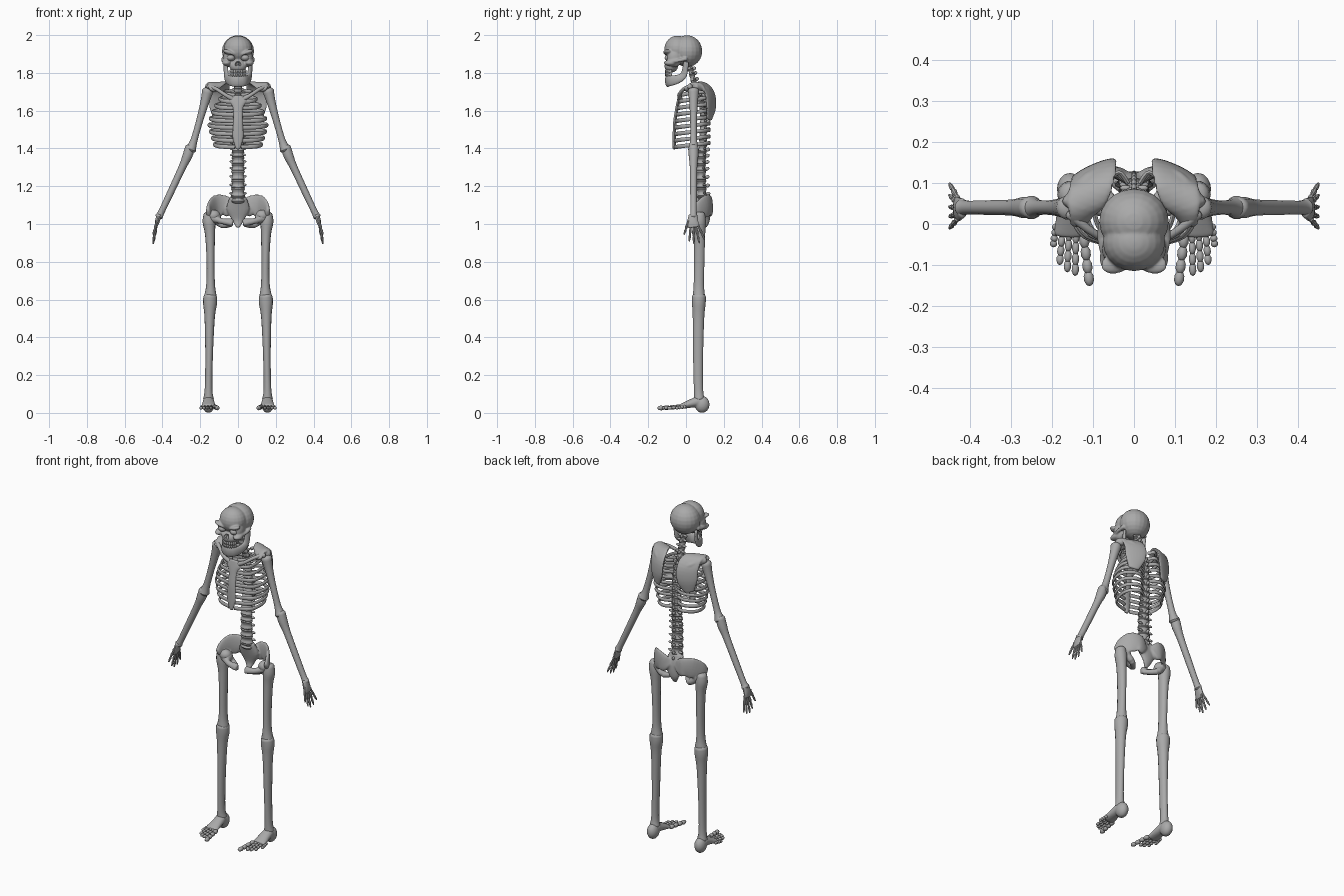
import bpy, bmesh, math
from mathutils import Vector, Matrix, Euler

cube = bpy.data.objects.get("Cube")
if cube:
    bpy.data.objects.remove(cube)

bone = bpy.data.materials.new("bone_grey")
bone.use_nodes = True
bone.diffuse_color = (.4, .4, .4, 1)
bone.node_tree.nodes["Principled BSDF"].inputs["Base Color"].default_value = (.4, .4, .4, 1)
parts = []


def add(name, bm):
    bmesh.ops.recalc_face_normals(bm, faces=bm.faces)
    mesh = bpy.data.meshes.new(name)
    bm.to_mesh(mesh)
    bm.free()
    mesh.materials.append(bone)
    ob = bpy.data.objects.new(name, mesh)
    bpy.context.collection.objects.link(ob)
    parts.append(ob)
    return ob


def ball(name, loc, size, rot=(0, 0, 0), u=20, v=12):
    bm = bmesh.new()
    bmesh.ops.create_uvsphere(bm, u_segments=u, v_segments=v, radius=1)
    bm.transform(Matrix.LocRotScale(Vector(loc), Euler(rot), Vector(size)))
    return add(name, bm)


def spline(path, steps):
    """Smooth a list of (x, y, z, half width, half depth) points."""
    pts = [tuple(p) if len(p) == 5 else (*p, p[3]) for p in path]
    out = []
    for i in range(len(pts) - 1):
        a, b, c, d = (pts[min(max(i + k, 0), len(pts) - 1)] for k in (-1, 0, 1, 2))
        for s in range(steps):
            t = s / steps
            out.append([q + t / 2 * (r - p + t * (2 * p - 5 * q + 4 * r - e + t * (3 * (q - r) + e - p)))
                        for p, q, r, e in zip(a, b, c, d)])
    return out + [list(pts[-1])]


def tube(name, path, side=(1, 0, 0), sides=14, steps=4):
    """Loft an oval section along a path, with rounded ends."""
    pts = spline(path, steps)
    pos = [Vector(p[:3]) for p in pts]
    rings = []
    last = len(pts) - 1
    for i, p in enumerate(pts):
        t = (pos[min(i + 1, last)] - pos[max(i - 1, 0)]).normalized()
        ring = (pos[i], t, p[3], p[4])
        cap = min(p[3], p[4])
        caps = [(pos[i] + t * cap * k * (1 if i else -1), t, p[3] * s, p[4] * s)
                for k, s in ((.3, .85), (.5, .5))]
        rings += caps[::-1] + [ring] if i == 0 else [ring] + caps if i == last else [ring]
    bm = bmesh.new()
    loops = []
    for c, t, a, b in rings:
        u = Vector(side)
        u = (u - t * u.dot(t)).normalized()
        w = t.cross(u)
        angles = [math.tau * k / sides for k in range(sides)]
        loops.append([bm.verts.new(c + u * a * math.cos(g) + w * b * math.sin(g)) for g in angles])
    for lo, hi in zip(loops, loops[1:]):
        for k in range(sides):
            n = (k + 1) % sides
            bm.faces.new((lo[k], lo[n], hi[n], hi[k]))
    bm.faces.new(loops[0])
    bm.faces.new(loops[-1])
    return add(name, bm)


def mirror(ob):
    """Copy a left part to the right side."""
    mesh = ob.data.copy()
    mesh.transform(Matrix.Scale(-1, 4, (1, 0, 0)))
    mesh.flip_normals()
    twin = bpy.data.objects.new(ob.name.replace("left", "right"), mesh)
    bpy.context.collection.objects.link(twin)
    parts.append(twin)
    return twin


def pair(ob):
    return [ob, mirror(ob)]


def drop(ob):
    parts.remove(ob)
    bpy.data.objects.remove(ob)


def fuse(name, pieces, voxel, cutters=()):
    """Melt overlapping pieces into one smooth body, then cut hollows."""
    bm = bmesh.new()
    for ob in pieces:
        bm.from_mesh(ob.data)
        drop(ob)
    body = add(name, bm)
    melt = body.modifiers.new("melt", "REMESH")
    melt.mode = "VOXEL"
    melt.voxel_size = voxel
    soft = body.modifiers.new("soften", "SMOOTH")
    soft.iterations = 4
    for cutter in cutters:
        cutter.hide_render = True
        cut = body.modifiers.new("hollow", "BOOLEAN")
        cut.operation = "DIFFERENCE"
        cut.object = cutter
    graph = bpy.context.evaluated_depsgraph_get()
    mesh = bpy.data.meshes.new_from_object(body.evaluated_get(graph))
    body.modifiers.clear()
    body.data = mesh
    mesh.materials.clear()
    mesh.materials.append(bone)
    for cutter in cutters:
        drop(cutter)
    return body


# Skull with sockets, nose and jaw
skull = [ball("cranium", (0, .006, 1.915), (.085, .08, .084)),
         ball("forehead", (0, -.045, 1.925), (.076, .07, .072)),
         ball("upper_jaw", (0, -.078, 1.836), (.046, .036, .034))]
skull += pair(ball("left_brow", (.042, -.094, 1.905), (.042, .026, .013), (0, -.35, -.3)))
skull += pair(ball("left_cheek", (.06, -.083, 1.853), (.024, .034, .016)))
skull += pair(tube("left_cheek_arch", [(.068, -.08, 1.86, .012), (.08, -.04, 1.865, .009), (.076, 0, 1.875, .012)]))
skull += pair(ball("left_temple", (.05, -.06, 1.88), (.028, .04, .05)))
hollows = pair(ball("left_socket", (.038, -.125, 1.88), (.027, .04, .019), (0, -.3, 0)))
hollows += pair(ball("left_nostril", (.007, -.122, 1.85), (.008, .03, .015), (0, -.35, 0)))
fuse("skull", skull, .004, hollows)
pair(ball("left_eye", (.038, -.088, 1.88), (.023, .025, .018)))

jaw = pair(tube("left_jaw", [(.066, .0, 1.855, .009, .016), (.062, -.012, 1.79, .01, .02),
                             (.054, -.05, 1.765, .011, .025), (.034, -.088, 1.758, .011, .03),
                             (0, -.1, 1.755, .012, .032)], side=(1, -.6, 0)))
fuse("jaw", jaw, .004)
for row, z in (("upper", 1.807), ("lower", 1.791)):
    for k in range(10):
        a = math.radians(-72 + 16 * k)
        ball(f"{row}_tooth", (.042 * math.sin(a), -.07 - .036 * math.cos(a), z), (.007, .006, .011), (0, 0, a), 8, 6)

# Spine: spool shaped vertebrae growing downwards
curve = spline([(0, .02, 1.84, .02), (0, .045, 1.74, .022), (0, .088, 1.62, .024), (0, .09, 1.45, .03),
                (0, .08, 1.3, .035), (0, .085, 1.12, .038)], 20)
count = 21
stops = [curve[round((len(curve) - 1) * (i / count) ** .92)] for i in range(count + 1)]
for top, low in zip(stops, stops[1:]):
    a, b = Vector(top[:3]), Vector(low[:3])
    r = low[3]
    tube("vertebra", [(*a.lerp(b, f), r * s, r * s * .75) for f, s in ((.12, 1), (.5, .8), (.88, 1))], steps=3)
    mid = a.lerp(b, .6)
    ball("spine_process", mid + Vector((0, r * .85, -.004)), (.007, .014, .01), (.4, 0, 0), 10, 8)
    pair(ball("left_side_process", mid + Vector((r * .9, r * .4, 0)), (.014, .007, .007), u=10, v=8))

# Breastbone
def chest_front(z):
    return -.028 - .034 * math.sin(min(1, (1.7 - z) / .22) * math.pi / 2)

tube("breastbone", [(0, chest_front(z), z, w, .009) for z, w in
                    ((1.675, .035), (1.65, .046), (1.615, .026), (1.54, .025), (1.46, .028), (1.4, .012))])

# Ribs
ribs = 9
for i in range(ribs):
    f = i / (ribs - 1)
    z = 1.7 - .275 * f
    w = .075 + .08 * math.sin(min(1, f * 1.45) * math.pi / 2) - .03 * max(0, f - .65) / .35
    front = chest_front(z - .015)
    pair(tube("left_rib", [(.015, .1, z, .01, .006), (w * .5, .125, z + .004, .01, .006),
                           (w * .92, .092, z, .01, .006), (w, .035, z - .006, .01, .006),
                           (w * .78, front * .5, z - .014, .011, .006), (.018, front + .004, z - .018, .011, .006)],
              side=(0, 0, 1), sides=10, steps=5))

# Collar bones and shoulder blades
pair(tube("left_collar_bone", [(.025, -.03, 1.66, .014), (.07, -.035, 1.685, .01),
                               (.115, -.01, 1.715, .01), (.155, .025, 1.728, .014)]))
blade = [tube("left_blade", [(.105, .122, 1.555, .032, .01), (.1, .133, 1.62, .058, .012), (.098, .125, 1.69, .062, .013),
                             (.105, .09, 1.733, .056, .013), (.122, .04, 1.738, .042, .013), (.135, .0, 1.71, .022, .012)],
              side=(1, -.45, 0), sides=20),
         tube("left_blade_ridge", [(.055, .135, 1.68, .01), (.11, .115, 1.71, .013), (.158, .05, 1.728, .02)])]
pair(fuse("left_shoulder_blade", blade, .005))

# Arms
pair(tube("left_upper_arm", [(.16, .04, 1.705, .03), (.177, .04, 1.64, .023), (.205, .04, 1.54, .018),
                             (.234, .04, 1.44, .019), (.25, .04, 1.395, .029)]))
pair(tube("left_forearm", [(.254, .04, 1.405, .026), (.268, .04, 1.36, .026), (.295, .04, 1.3, .02),
                           (.36, .04, 1.16, .018), (.405, .04, 1.065, .017), (.418, .04, 1.04, .021)]))
pair(tube("left_palm", [(.418, .038, 1.045, .014, .024), (.428, .036, 1.01, .012, .03), (.434, .038, .985, .007, .03)]))
for k, (tip, low) in enumerate(((-.01, .945), (.018, .91), (.042, .895), (.07, .9), (.098, .918))):
    base = Vector((.43, .012 + .013 * k, 1.015 if k == 0 else .995))
    end = Vector((.449, tip, low))
    knots = ((0, .007), (.2, .005), (.42, .0075), (.6, .0045), (.72, .0065), (1, .0035))
    pair(tube("left_thumb" if k == 0 else "left_finger", [(*base.lerp(end, f), r) for f, r in knots], sides=8, steps=3))

# Pelvis
hips = pair(tube("left_wing", [(.035, .122, 1.07, .04, .016), (.07, .128, 1.095, .055, .014),
                               (.115, .108, 1.095, .06, .012), (.148, .068, 1.075, .045, .013),
                               (.158, .04, 1.06, .025, .013)], side=(0, 0, 1), sides=20))
hips += pair(ball("left_hip_socket", (.125, .07, 1.035), (.036, .034, .034)))
hips += pair(tube("left_pubis", [(.13, .06, 1.03, .02), (.085, .035, 1.015, .016), (.032, .03, 1.01, .022, .014)]))
hips += pair(tube("left_sit_bone", [(.125, .08, 1.03, .022), (.085, .085, .995, .018), (.035, .035, .998, .013)]))
hips.append(tube("sacrum", [(0, .09, 1.14, .045, .024), (0, .105, 1.08, .062, .022), (0, .112, 1.02, .032, .014),
                            (0, .1, .985, .012, .009)]))
fuse("pelvis", hips, .005)

# Legs
pair(ball("left_hip_ball", (.128, .066, 1.045), (.034, .032, .03)))
pair(tube("left_thigh_bone", [(.155, .072, 1.05, .028, .03), (.153, .072, 1.01, .034), (.148, .072, .94, .026, .03),
                              (.145, .07, .8, .021, .028), (.145, .068, .68, .023, .028), (.146, .068, .62, .033)]))
pair(tube("left_shin_bone", [(.147, .068, .615, .036, .038), (.148, .068, .58, .037), (.15, .066, .5, .027, .031),
                             (.153, .064, .3, .02, .027), (.156, .066, .13, .02, .025), (.156, .07, .075, .028)]))

# Feet
foot = [ball("heel", (.156, .085, .045), (.032, .04, .045)),
        tube("instep", [(.156, .07, .062, .03, .03), (.156, .02, .048, .034, .022), (.157, -.025, .034, .04, .014)])]
pair(fuse("left_foot", foot, .005))
for k, (x, y) in enumerate(((.11, -.132), (.143, -.11), (.162, -.102), (.18, -.086), (.196, -.048))):
    base, end = Vector((.125 + .016 * k, -.01 + .004 * k, .034)), Vector((x, y, .026))
    size = .0125 if k == 0 else .009
    for f in (.25, .5, .76, 1):
        yaw = math.atan2(x - base.x, base.y - y)
        pair(ball("left_toe_bone", base.lerp(end, f), (size, (base - end).length * .16, size), (0, 0, yaw), 10, 8))

# Smooth shading
bpy.ops.object.select_all(action="DESELECT")
for ob in parts:
    ob.select_set(True)
bpy.context.view_layer.objects.active = parts[0]
bpy.ops.object.shade_smooth_by_angle(angle=math.radians(40))
